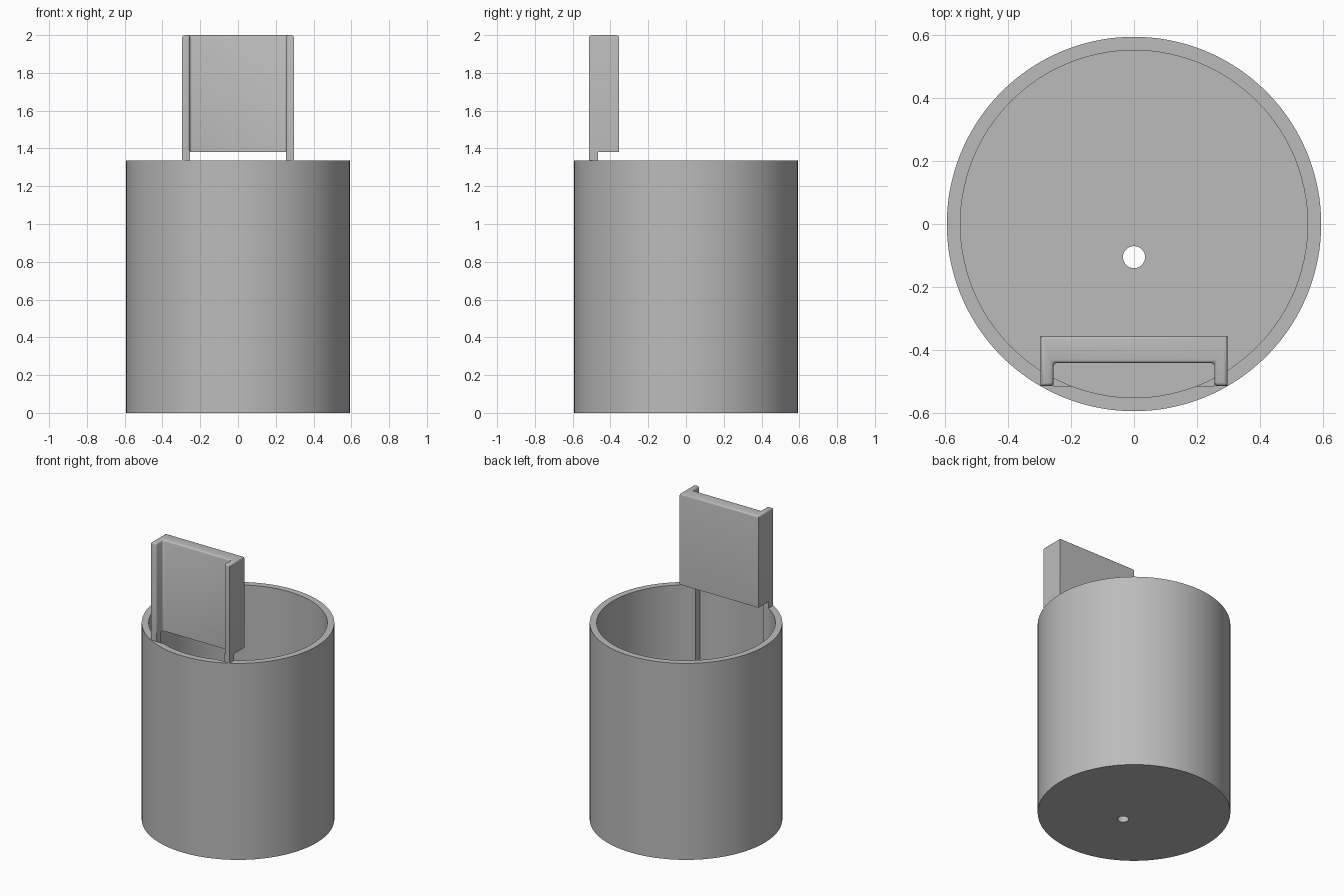
import bpy, bmesh, math

default = bpy.data.objects.get("Cube")
if default:
    bpy.data.objects.remove(default, do_unlink=True)

RADIUS, WALL, HEIGHT, FLOOR = 0.593, 0.043, 1.335, 0.043
FRONT, LEG_BACK, RECESS, BACK = -0.513, -0.465, -0.44, -0.355
HALF, INNER = 0.296, 0.255
BOTTOM, TOP = 1.38, 2.0

grey = bpy.data.materials.new("grey")
grey.use_nodes = True
grey.diffuse_color = (0.5, 0.5, 0.5, 1)
grey.node_tree.nodes["Principled BSDF"].inputs["Base Color"].default_value = (0.5, 0.5, 0.5, 1)


def prism(name, outline, z0, z1):
    """Extrude a flat outline between two heights."""
    bm = bmesh.new()
    face = bm.faces.new([bm.verts.new((x, y, z0)) for x, y in outline])
    new = bmesh.ops.extrude_face_region(bm, geom=[face])["geom"]
    bmesh.ops.translate(bm, vec=(0, 0, z1 - z0),
                        verts=[v for v in new if isinstance(v, bmesh.types.BMVert)])
    bmesh.ops.recalc_face_normals(bm, faces=bm.faces)
    mesh = bpy.data.meshes.new(name)
    bm.to_mesh(mesh)
    bm.free()
    obj = bpy.data.objects.new(name, mesh)
    bpy.context.collection.objects.link(obj)
    mesh.materials.append(grey)
    return obj


def circle(radius, sides, y=0):
    steps = [2 * math.pi * i / sides for i in range(sides)]
    return [(radius * math.cos(a), y + radius * math.sin(a)) for a in steps]


def rectangle(x0, x1, y0, y1):
    return [(x0, y0), (x1, y0), (x1, y1), (x0, y1)]


def select_only(obj):
    bpy.ops.object.select_all(action="DESELECT")
    obj.select_set(True)
    bpy.context.view_layer.objects.active = obj


def cut(obj, cutter):
    cutter.hide_render = True
    mod = obj.modifiers.new("cut", "BOOLEAN")
    mod.operation, mod.solver, mod.object = "DIFFERENCE", "EXACT", cutter
    select_only(obj)
    bpy.ops.object.modifier_apply(modifier=mod.name)
    bpy.data.objects.remove(cutter, do_unlink=True)


# Open cup with a drain hole and a flat slot inside the front wall
cup = prism("cup", circle(RADIUS, 128), 0, HEIGHT)
cut(cup, prism("cavity", circle(RADIUS - WALL, 128), FLOOR, HEIGHT + 0.1))
cut(cup, prism("drain_hole", circle(0.035, 32, -0.105), -0.1, 0.2))
cut(cup, prism("slot", rectangle(-0.27, 0.27, FRONT, -0.45), 0.1, HEIGHT + 0.1))
select_only(cup)
bpy.ops.object.shade_smooth_by_angle(angle=math.radians(30))

# Raised panel: a shallow channel open to the front
channel = [(-HALF, FRONT), (-INNER, FRONT), (-INNER, RECESS), (INNER, RECESS),
           (INNER, FRONT), (HALF, FRONT), (HALF, BACK), (-HALF, BACK)]
panel = prism("panel", channel, BOTTOM, TOP)

# Soften the top rim and the inner corners of the channel
bm = bmesh.new()
bm.from_mesh(panel.data)
soft = []
for edge in bm.edges:
    mid = (edge.verts[0].co + edge.verts[1].co) / 2
    upright = abs(edge.verts[0].co.z - edge.verts[1].co.z) > 0.1
    if mid.z > TOP - 0.01 or (upright and abs(mid.x) < HALF - 0.01):
        soft.append(edge)
bmesh.ops.bevel(bm, geom=soft, offset=0.012, segments=3, profile=0.5, affect="EDGES")
bm.to_mesh(panel.data)
bm.free()
select_only(panel)
bpy.ops.object.shade_smooth_by_angle(angle=math.radians(35))

# Legs carry the panel down the slot to the cup floor
for side, name in ((1, "left_leg"), (-1, "right_leg")):
    xs = sorted((side * INNER, side * HALF))
    prism(name, rectangle(*xs, FRONT, LEG_BACK), FLOOR, BOTTOM + 0.01)
